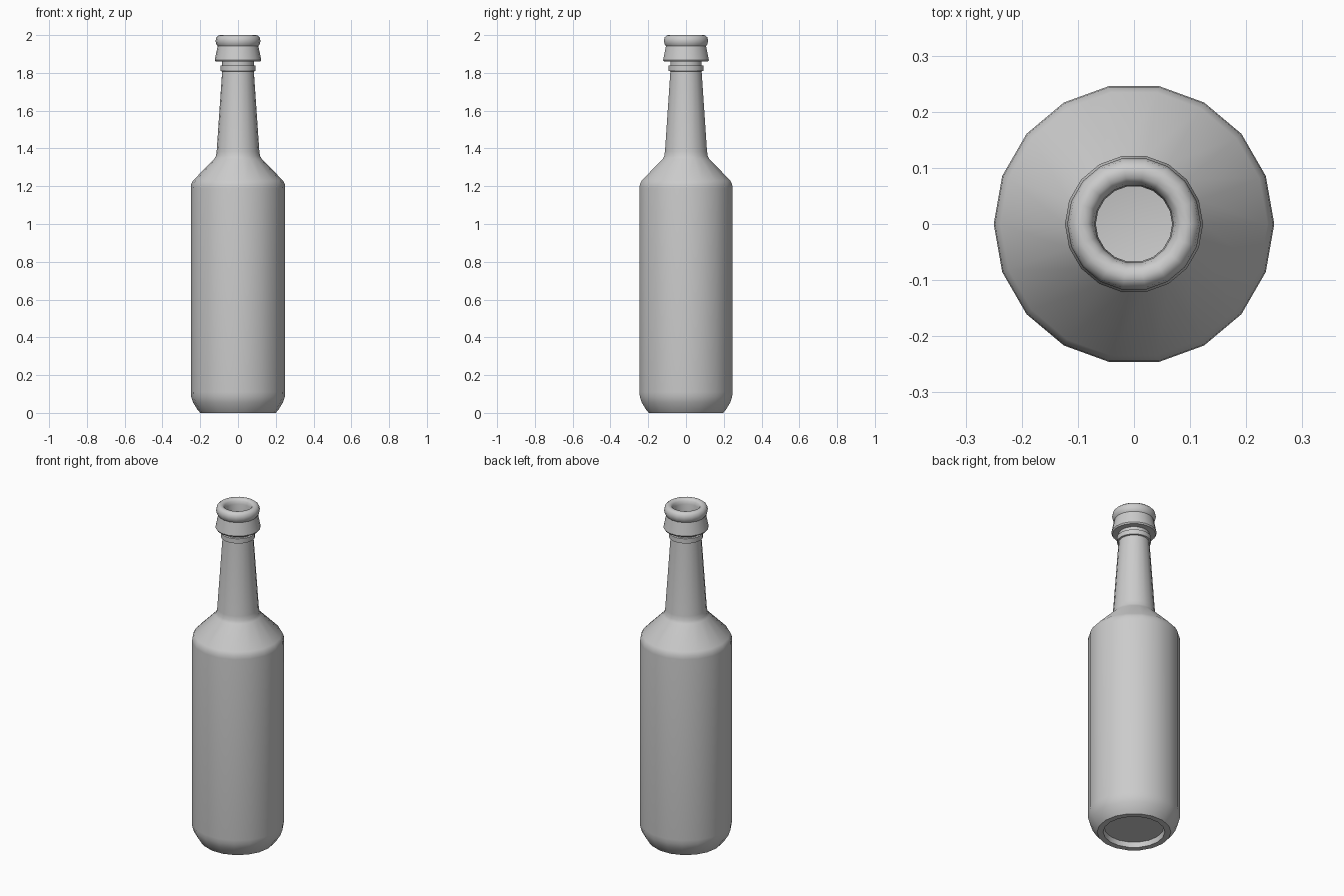
import bpy, bmesh, math

SIDES = 18

# Half profile (radius, height): punt, outer wall, lip, then inner wall
outer = [
    (0, 0.03), (0.162, 0.03), (0.167, 0.0),            # recessed base
    (0.2, 0.0), (0.215, 0.018), (0.238, 0.055), (0.248, 0.085), (0.25, 0.11),
    (0.25, 1.19), (0.248, 1.21), (0.238, 1.23),        # body and shoulder
    (0.125, 1.345), (0.117, 1.36), (0.113, 1.385),
    (0.084, 1.808), (0.093, 1.810), (0.093, 1.838),    # neck and ring
    (0.084, 1.840), (0.084, 1.860),
    (0.118, 1.860), (0.123, 1.868), (0.108, 1.942),    # flared collar
    (0.115, 1.952), (0.119, 1.970), (0.115, 1.988), (0.104, 1.998),
    (0.095, 2.0), (0.083, 1.998), (0.074, 1.988), (0.070, 1.970),  # rounded lip
]
inner = [
    (0.068, 1.80), (0.095, 1.385), (0.105, 1.34), (0.225, 1.22), (0.235, 1.19),
    (0.235, 0.11), (0.222, 0.07), (0.19, 0.045), (0, 0.045),
]

# Lathe the profile around z
bm = bmesh.new()
verts = [bm.verts.new((r, 0, z)) for r, z in outer + inner]
edges = [bm.edges.new(pair) for pair in zip(verts, verts[1:])]
bmesh.ops.spin(bm, geom=verts + edges, cent=(0, 0, 0), axis=(0, 0, 1),
               angle=math.tau, steps=SIDES, use_merge=False)
bmesh.ops.remove_doubles(bm, verts=bm.verts[:], dist=0.0005)
bmesh.ops.recalc_face_normals(bm, faces=bm.faces[:])

mesh = bpy.data.meshes.new("bottle")
bm.to_mesh(mesh)
bm.free()
bottle = bpy.data.objects.new("bottle", mesh)
bpy.context.collection.objects.link(bottle)

# Smooth sides with crisp rims
bpy.context.view_layer.objects.active = bottle
bottle.select_set(True)
bpy.ops.object.shade_smooth_by_angle(angle=math.radians(40))
